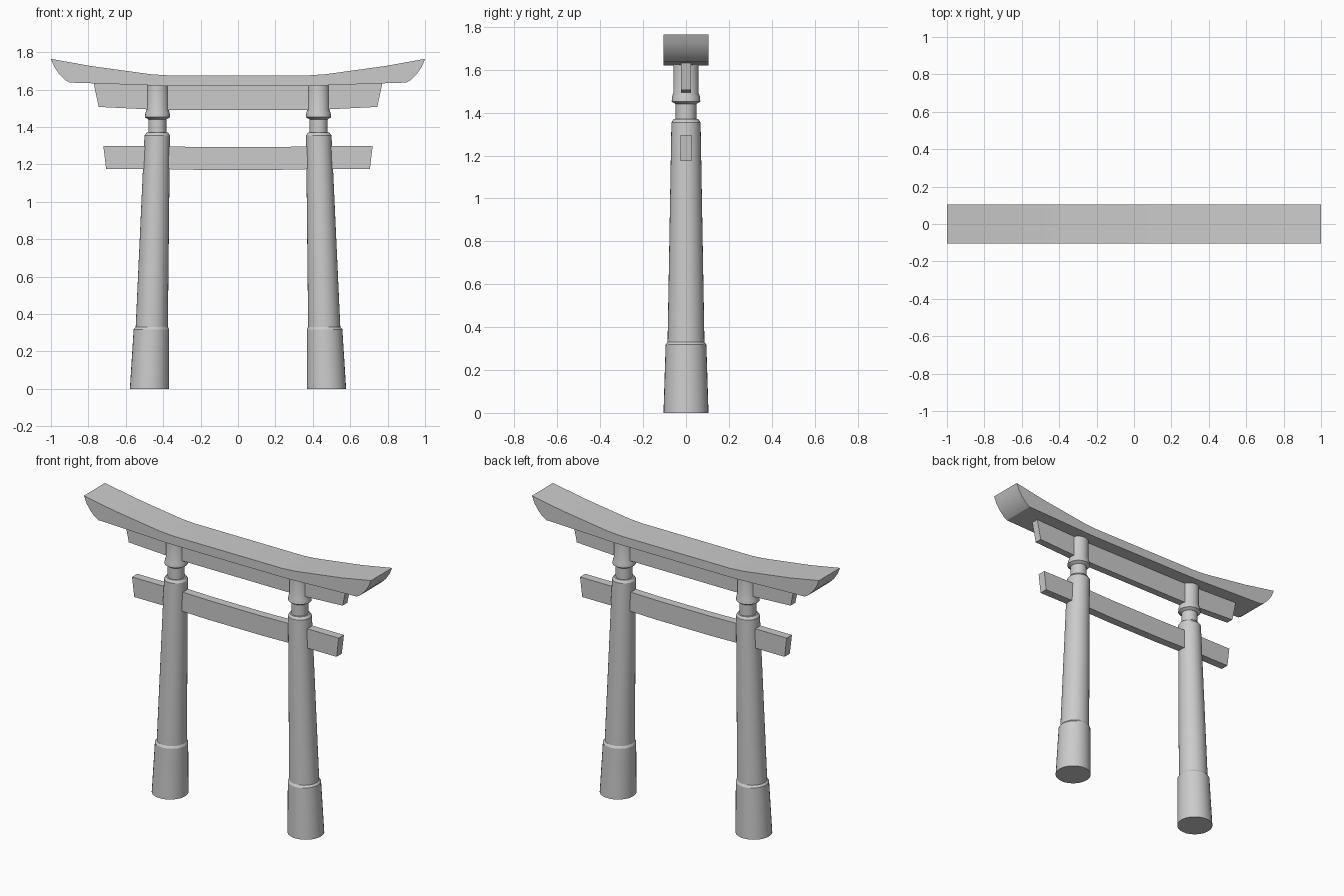
import bpy, bmesh, math

if "Cube" in bpy.data.objects:
    bpy.data.objects.remove(bpy.data.objects["Cube"])


def finish(bm, name, smooth_angle=None):
    bmesh.ops.recalc_face_normals(bm, faces=bm.faces)
    mesh = bpy.data.meshes.new(name)
    bm.to_mesh(mesh)
    bm.free()
    obj = bpy.data.objects.new(name, mesh)
    bpy.context.collection.objects.link(obj)
    if smooth_angle:
        bpy.ops.object.select_all(action='DESELECT')
        obj.select_set(True)
        bpy.context.view_layer.objects.active = obj
        bpy.ops.object.shade_smooth_by_angle(angle=math.radians(smooth_angle))
    return obj


def beam(name, top, bottom, half_depth):
    """Symmetric beam: right-half top and bottom edges (x, z), centre outwards."""
    half = top + bottom[::-1]
    outline = half + [(-x, z) for x, z in reversed(half)]
    bm = bmesh.new()
    face = bm.faces.new([bm.verts.new((x, -half_depth, z)) for x, z in outline])
    ext = bmesh.ops.extrude_face_region(bm, geom=[face])
    verts = [v for v in ext['geom'] if isinstance(v, bmesh.types.BMVert)]
    bmesh.ops.translate(bm, verts=verts, vec=(0, 2 * half_depth, 0))
    return finish(bm, name, 15)


def pillar(name, side, profile, segments=32):
    """Leaning turned pillar from (z, centre x, radius) rings."""
    bm = bmesh.new()
    rings = []
    for z, cx, r in profile:
        rings.append([bm.verts.new((side * cx + r * math.cos(a), r * math.sin(a), z))
                      for a in (2 * math.pi * i / segments for i in range(segments))])
    for lo, hi in zip(rings, rings[1:]):
        for i in range(segments):
            j = (i + 1) % segments
            bm.faces.new((lo[i], lo[j], hi[j], hi[i]))
    bm.faces.new(rings[0][::-1])
    bm.faces.new(rings[-1])
    return finish(bm, name, 25)


# Pillars: footing, tapered shaft, neck, flared ring and upper post
profile = [(0, .473, .105), (.318, .463, .095), (.331, .461, .086),
           (1.355, .432, .068), (1.37, .431, .057), (1.37, .431, .048),
           (1.44, .431, .048), (1.452, .431, .067), (1.475, .43, .065),
           (1.492, .43, .059), (1.63, .43, .059)]
for label, side in (("left", -1), ("right", 1)):
    pillar(label + "_pillar", side, profile)

# Top lintel with upswept, rounded ends
beam("top_lintel",
     [(.38, 1.676), (.47, 1.682), (.79, 1.726), (1.0, 1.764)],
     [(.4, 1.62), (.77, 1.633), (.9, 1.637), (.925, 1.652), (.957, 1.684), (.983, 1.722)],
     .105)

# Narrow lintel just underneath
beam("under_lintel",
     [(.4, 1.622), (.772, 1.635)],
     [(.4, 1.49), (.745, 1.507)],
     .023)

# Tie beam passing through both pillars, sagging slightly in the middle
beam("tie_beam",
     [(.19, 1.292), (.42, 1.297), (.72, 1.297)],
     [(.19, 1.17), (.42, 1.175), (.705, 1.175)],
     .026)
